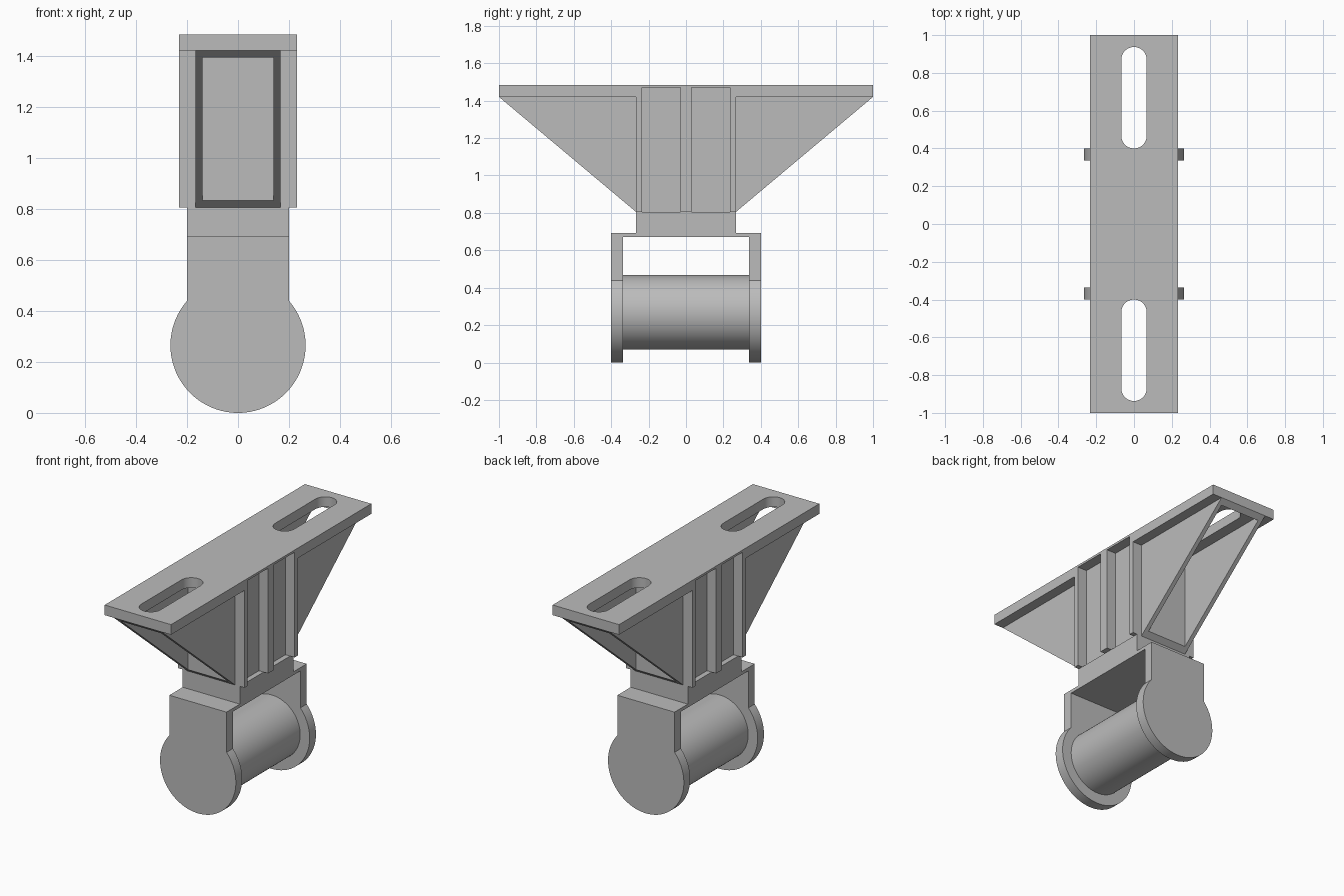
import bpy, bmesh
from math import sin, cos, pi, asin, radians
from mathutils import Vector

default = bpy.data.objects.get("Cube")
if default:
    bpy.data.objects.remove(default, do_unlink=True)

# One grey material for the whole bracket
grey = bpy.data.materials.new("plain grey")
grey.use_nodes = True
colour = (0.5, 0.5, 0.5, 1)
grey.diffuse_color = colour
grey.node_tree.nodes["Principled BSDF"].inputs["Base Color"].default_value = colour


def prism(name, outline, axis, lo, hi):
    """Extrude a 2D outline along an axis; the outline uses the other two axes in order."""
    bm = bmesh.new()

    def place(p, d):
        co = list(p)
        co.insert("xyz".index(axis), d)
        return Vector(co)

    face = bm.faces.new([bm.verts.new(place(p, lo)) for p in outline])
    grown = bmesh.ops.extrude_face_region(bm, geom=[face])
    moved = [v for v in grown["geom"] if isinstance(v, bmesh.types.BMVert)]
    offset = place((0, 0), hi - lo)
    bmesh.ops.translate(bm, verts=moved, vec=offset)
    bmesh.ops.recalc_face_normals(bm, faces=bm.faces)
    mesh = bpy.data.meshes.new(name)
    bm.to_mesh(mesh)
    bm.free()
    mesh.materials.append(grey)
    obj = bpy.data.objects.new(name, mesh)
    bpy.context.collection.objects.link(obj)
    return obj


def box(name, x0, x1, y0, y1, z0, z1):
    return prism(name, [(x0, y0), (x1, y0), (x1, y1), (x0, y1)], "z", z0, z1)


def arc(cx, cy, r, start, end, steps):
    return [(cx + r * cos(start + (end - start) * i / steps),
             cy + r * sin(start + (end - start) * i / steps)) for i in range(steps + 1)]


def mirrored(half):
    """Complete an outline symmetric about its first coordinate."""
    return half + [(-a, b) for a, b in reversed(half)]


def select_only(obj):
    bpy.ops.object.select_all(action="DESELECT")
    obj.select_set(True)
    bpy.context.view_layer.objects.active = obj


def carve(obj, tool, operation="DIFFERENCE"):
    tool.hide_render = True
    mod = obj.modifiers.new("carve", "BOOLEAN")
    mod.operation, mod.solver, mod.object = operation, "EXACT", tool
    select_only(obj)
    bpy.ops.object.modifier_apply(modifier=mod.name)
    bpy.data.objects.remove(tool, do_unlink=True)


def smooth(obj):
    select_only(obj)
    bpy.ops.object.shade_smooth_by_angle(angle=radians(30))


HALF_W, CORE, HUB = 0.232, 0.167, 0.267
PLATE_Z, TOP, BASE = 1.42, 1.484, 0.805
AXLE_Z, DISC_R = 0.265, 0.265

# Mounting plate with its central hub
mount = prism("mounting_plate", mirrored([(HUB, BASE), (HUB, PLATE_Z), (1, PLATE_Z), (1, TOP)]),
              "x", -HALF_W, HALF_W)
for s in (-1, 1):
    # Rounded slot through each end
    near, far, r = 0.4, 0.937, 0.067
    slot = arc(0, far - r, r, 0, pi, 20) + arc(0, near + r, r, pi, 2 * pi, 20)
    carve(mount, prism("slot_cutter", [(x, s * y) for x, y in slot], "z", 1.3, 1.6))
    # Recesses that leave three ribs on each side
    for t in (-1, 1):
        x0, x1 = sorted((s * CORE, s * 0.3))
        y0, y1 = sorted((t * 0.03, t * 0.235))
        carve(mount, box("recess_cutter", x0, x1, y0, y1, 0.7, 1.47))
smooth(mount)

# Hollow sloping gussets under the plate
for s, label in ((-1, "front"), (1, "back")):
    wing = prism(label + "_gusset", [(s * 0.25, BASE), (s * HUB, BASE), (s, PLATE_Z), (s * 0.25, PLATE_Z)],
                 "x", -CORE, CORE)
    y0, y1 = sorted((s * 0.3, s * 0.967))
    carve(wing, box("pocket_cutter", -0.14, 0.14, y0, y1, 0.6, 1.6))

# Fork: side profile intersected with a round-ended front silhouette
fork = prism("fork", mirrored([(HUB, BASE), (HUB, 0.693), (0.4, 0.693), (0.4, -0.1),
                               (0.337, -0.1), (0.337, 0.672)]), "x", -0.4, 0.4)
corner = pi - asin(0.2 / DISC_R)
disc = arc(0, AXLE_Z, DISC_R, -pi / 2 - corner, -pi / 2 + corner, 72)
carve(fork, prism("fork_silhouette", disc + [(0.2, 1), (-0.2, 1)], "y", -0.6, 0.6), "INTERSECT")
smooth(fork)

# Axle roller between the fork arms
roller = prism("roller", arc(0, 0.268, 0.199, 0, 2 * pi * 63 / 64, 63), "y", -0.35, 0.35)
smooth(roller)
